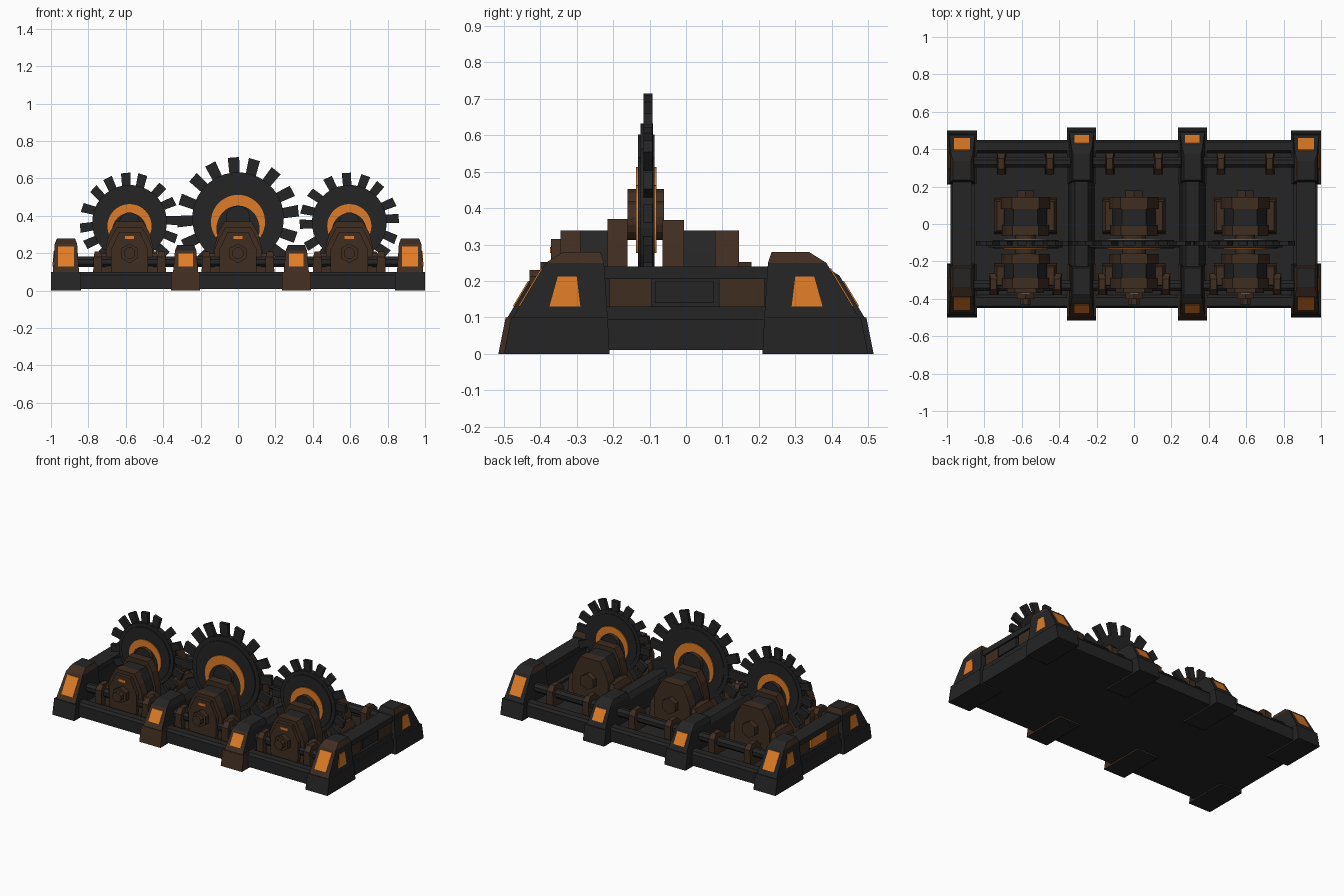
import bpy, bmesh, math, random
from mathutils import Vector

random.seed(4)
old = bpy.data.objects.get("Cube")
if old:
    bpy.data.objects.remove(old, do_unlink=True)


def material(name, rgb):
    m = bpy.data.materials.new(name)
    m.use_nodes = True
    m.diffuse_color = (*rgb, 1)
    bsdf = m.node_tree.nodes["Principled BSDF"]
    bsdf.inputs["Base Color"].default_value = (*rgb, 1)
    bsdf.inputs["Roughness"].default_value = 0.8
    return m


BLACK = material("charcoal metal", (0.018, 0.018, 0.018))
BROWN = material("rusty brown", (0.05, 0.026, 0.015))
ORANGE = material("glowing orange", (0.74, 0.2, 0.02))


def loft(name, rings, mat):
    """Skin a solid through rings of points with equal counts."""
    bm = bmesh.new()
    loops = [[bm.verts.new(p) for p in ring] for ring in rings]
    n = len(loops[0])
    for a, b in zip(loops, loops[1:]):
        for i in range(n):
            j = (i + 1) % n
            bm.faces.new((a[i], a[j], b[j], b[i]))
    bm.faces.new(loops[0])
    bm.faces.new(loops[-1])
    bmesh.ops.recalc_face_normals(bm, faces=bm.faces)
    mesh = bpy.data.meshes.new(name)
    bm.to_mesh(mesh)
    bm.free()
    mesh.materials.append(mat)
    ob = bpy.data.objects.new(name, mesh)
    bpy.context.collection.objects.link(ob)
    return ob


def stack(name, levels, mat):
    """Solid from rectangles (z, x0, x1, y0, y1)."""
    return loft(name, [[(a, c, z), (b, c, z), (b, d, z), (a, d, z)]
                       for z, a, b, c, d in levels], mat)


def box(name, x0, x1, y0, y1, z0, z1, mat):
    return stack(name, [(z0, x0, x1, y0, y1), (z1, x0, x1, y0, y1)], mat)


def prism(name, outline, y0, y1, mat):
    """Extrude an x-z outline along y."""
    return loft(name, [[(x, y, z) for x, z in outline] for y in (y0, y1)], mat)


def circle(cx, cz, r, n):
    return [(cx + r * math.cos((i + 0.5) * math.tau / n),
             cz + r * math.sin((i + 0.5) * math.tau / n)) for i in range(n)]


def add_material(ob, mat, rule):
    ob.data.materials.append(mat)
    for f in ob.data.polygons:
        if rule(f):
            f.material_index = 1


# Floor slab and stepped edge sills
box("floor_slab", -0.97, 0.97, -0.44, 0.44, 0.01, 0.08, BLACK)
for s in (-1, 1):
    lo, hi = sorted((s * 0.38, s * 0.45))
    stack("long_sill", [(0.01, -0.97, 0.97, lo, hi), (0.085, -0.97, 0.97, lo, hi),
                        (0.1, -0.97, 0.97, lo + 0.012, hi - 0.012)], BLACK)


# Sloped posts: cx centre, h half width, s = front (-1) or back (1)
def post(cx, h, s, reach, top, side=0):
    def span(a, b):
        return sorted((s * a, s * b))
    base = stack("post_base", [
        (0, cx - h, cx + h, *span(0.21, reach + 0.01)),
        (0.1, cx - h, cx + h, *span(0.215, reach - 0.01))], BLACK)
    slope = 0.6
    foot = reach - 0.015

    def edge(z):
        return foot - slope * (z - 0.1)
    upper = stack("post_upper", [
        (0.1, cx - h + 0.01, cx + h - 0.01, *span(0.215, foot)),
        (top - 0.03, cx - h + 0.02, cx + h - 0.02, *span(0.225, edge(top - 0.03))),
        (top, cx - h + 0.032, cx + h - 0.032, *span(0.235, edge(top) - 0.03))], BLACK)
    if s < 0:
        add_material(upper, BROWN, lambda f: f.normal.y < -0.4 and f.normal.z < 0.75
                     or side and f.center.z > top - 0.035 and f.normal.z < 0.9)
        if not side:
            add_material(base, BROWN, lambda f: f.normal.z > -0.5)
    else:
        add_material(upper, BROWN, lambda f: side and f.center.z > top - 0.03
                     and abs(f.normal.x) > 0.5)
    # Front lamp lying on the slope
    w = h - 0.038
    stack("post_lamp", [(z, cx - w, cx + w, *span(edge(z) - 0.005, edge(z) + 0.004))
                        for z in (0.13, top - 0.045)], ORANGE)
    # Outer side lamp, narrowing upward
    if side:
        levels = []
        for z, a, b in ((0.13, 0.29, 0.375), (0.212, 0.3, 0.352)):
            x = h - 0.01 - 0.01 * (z - 0.1) / (top - 0.13)
            xs = sorted((cx + side * (x - 0.004), cx + side * (x + 0.004)))
            levels.append((z, *xs, *span(a, b)))
        stack("side_lamp", levels, ORANGE)


for s in (-1, 1):
    for side in (-1, 1):
        post(side * 0.92, 0.08, s, 0.49, 0.28, side)
    for cx in (-0.28, 0.312):
        post(cx, 0.077, s, 0.505, 0.245)

# Divider beams between the middle posts
for cx in (-0.28, 0.312):
    stack("divider_beam", [(0.08, cx - 0.07, cx + 0.07, -0.25, 0.25),
                           (0.19, cx - 0.055, cx + 0.055, -0.25, 0.25),
                           (0.22, cx - 0.035, cx + 0.035, -0.25, 0.25)], BLACK)

# End walls with inset panels
for side in (-1, 1):
    def wall(name, a, b, y0, y1, z0, z1, mat):
        a, b = sorted((side * a, side * b))
        box(name, a, b, y0, y1, z0, z1, mat)
    wall("wall_base", 0.85, 0.98, -0.23, 0.23, 0.01, 0.095, BLACK)
    wall("wall_core", 0.88, 0.945, -0.23, 0.23, 0.09, 0.22, BLACK)
    wall("wall_lower_rail", 0.93, 0.97, -0.23, 0.23, 0.09, 0.13, BLACK)
    wall("wall_top_rail", 0.87, 0.97, -0.23, 0.23, 0.205, 0.24, BLACK)
    for y0, y1 in ((-0.21, -0.095), (0.09, 0.215)):
        wall("wall_panel", 0.94, 0.96, y0, y1, 0.13, 0.205, BROWN)
    wall("wall_centre_panel", 0.94, 0.965, -0.085, 0.075, 0.14, 0.2,
         ORANGE if side < 0 else BLACK)

GEARS = ((-0.58, 0.365, 0.265, 0.2), (0.0, 0.388, 0.325, 0.245), (0.595, 0.365, 0.265, 0.2))

# Long pipes held by clamps
for s, offset in ((-1, 0.17), (1, 0.13)):
    pipe = [(y, z) for y, z in circle(s * 0.33, 0.155, 0.03, 8)]
    loft("long_pipe", [[(x, y, z) for y, z in pipe] for x in (-0.88, 0.88)], BLACK)
    for gx, *_ in GEARS:
        for k in (-1, 1):
            x = gx + k * offset
            y0, y1 = sorted((s * 0.265, s * 0.38))
            stack("pipe_clamp", [(0.075, x - 0.025, x + 0.025, y0, y1),
                                 (0.18, x - 0.022, x + 0.022, y0, y1),
                                 (0.21, x - 0.016, x + 0.016, y0 + 0.03, y1 - 0.03)], BROWN)


def crescent(cx, cz, r, y0, y1):
    """Tapered arc plate around the hub."""
    steps = 28
    outer, inner = [], []
    for i in range(steps + 1):
        a = math.radians(-35 + 250 * i / steps)
        width = r * 0.4 * max(0.08, math.sin(math.pi * i / steps)) ** 0.6
        outer.append((cx + r * math.cos(a), cz + r * math.sin(a)))
        inner.append((cx + (r - width) * math.cos(a), cz + (r - width) * math.sin(a)))
    prism("orange_crescent", outer + inner[::-1], y0, y1, ORANGE)


# Saw gears with separate blocky teeth
for cx, cz, r, disc in GEARS:
    prism("gear_disc", circle(cx, cz, disc, 32), -0.125, -0.09, BLACK)
    prism("gear_face", circle(cx, cz, disc * 0.88, 32), -0.132, -0.086, BLACK)
    teeth = 16
    for i in range(teeth):
        a = math.tau * (i + 0.2) / teeth + random.uniform(-0.03, 0.03)
        u = Vector((math.cos(a), math.sin(a)))
        v = Vector((-u.y, u.x))
        w = r * 0.082
        c = Vector((cx, cz))
        lean = random.uniform(-0.008, 0.008)
        prism("gear_tooth", [c + u * (disc - 0.02) - v * w, c + u * r + v * (lean - w * 1.15),
                             c + u * r + v * (lean + w * 1.15), c + u * (disc - 0.02) + v * w],
              -0.116, -0.092, BLACK)
    hub = prism("gear_hub", circle(cx, cz, disc * 0.27, 16), -0.16, -0.06, BLACK)
    add_material(hub, BROWN, lambda f: abs(f.normal.y) < 0.5)
    ring = disc * 0.59
    crescent(cx, cz - 0.02, ring, -0.137, -0.131)
    crescent(cx, cz - 0.02, ring, -0.087, -0.081)


# Motor housings: chamfered slices along y
def slice_outline(cx, w, top):
    half = [(w * 0.9, 0.07), (w, 0.11), (w, 0.22), (w * 0.82, top - 0.06), (w * 0.55, top)]
    return [(cx + x, z) for x, z in half] + [(cx - x, z) for x, z in reversed(half)]


SLICES = (("front_cap", -0.37, -0.345, 0.1, 0.315, BROWN),
          ("front_housing", -0.345, -0.29, 0.125, 0.338, BROWN),
          ("front_band", -0.29, -0.215, 0.115, 0.338, BLACK),
          ("front_collar", -0.215, -0.16, 0.13, 0.37, BROWN),
          ("back_collar", -0.065, -0.005, 0.125, 0.368, BROWN),
          ("back_band", -0.005, 0.08, 0.115, 0.338, BLACK),
          ("back_cap", 0.08, 0.145, 0.13, 0.338, BROWN))
for cx, *_ in GEARS:
    for name, y0, y1, w, top, mat in SLICES:
        prism(name, slice_outline(cx, w, top), y0, y1, mat)
    for k in (-1, 1):
        x0, x1 = sorted((cx + k * 0.1, cx + k * 0.168))
        for y0, y1 in ((-0.345, -0.21), (-0.055, 0.14)):
            stack("motor_foot", [(0.07, x0, x1, y0, y1), (0.17, x0, x1, y0 + 0.01, y1 - 0.01),
                                 (0.2, x0 + 0.015, x1 - 0.015, y0 + 0.02, y1 - 0.02)], BROWN)
    prism("front_hex_bolt", circle(cx, 0.2, 0.052, 6), -0.4, -0.36, BROWN)
    prism("front_shaft", circle(cx, 0.2, 0.032, 8), -0.43, -0.39, BROWN)
    prism("back_hex_bolt", circle(cx, 0.2, 0.052, 6), 0.14, 0.18, BROWN)
    box("indicator_light", cx - 0.025, cx + 0.025, -0.374, -0.369, 0.277, 0.293, ORANGE)
